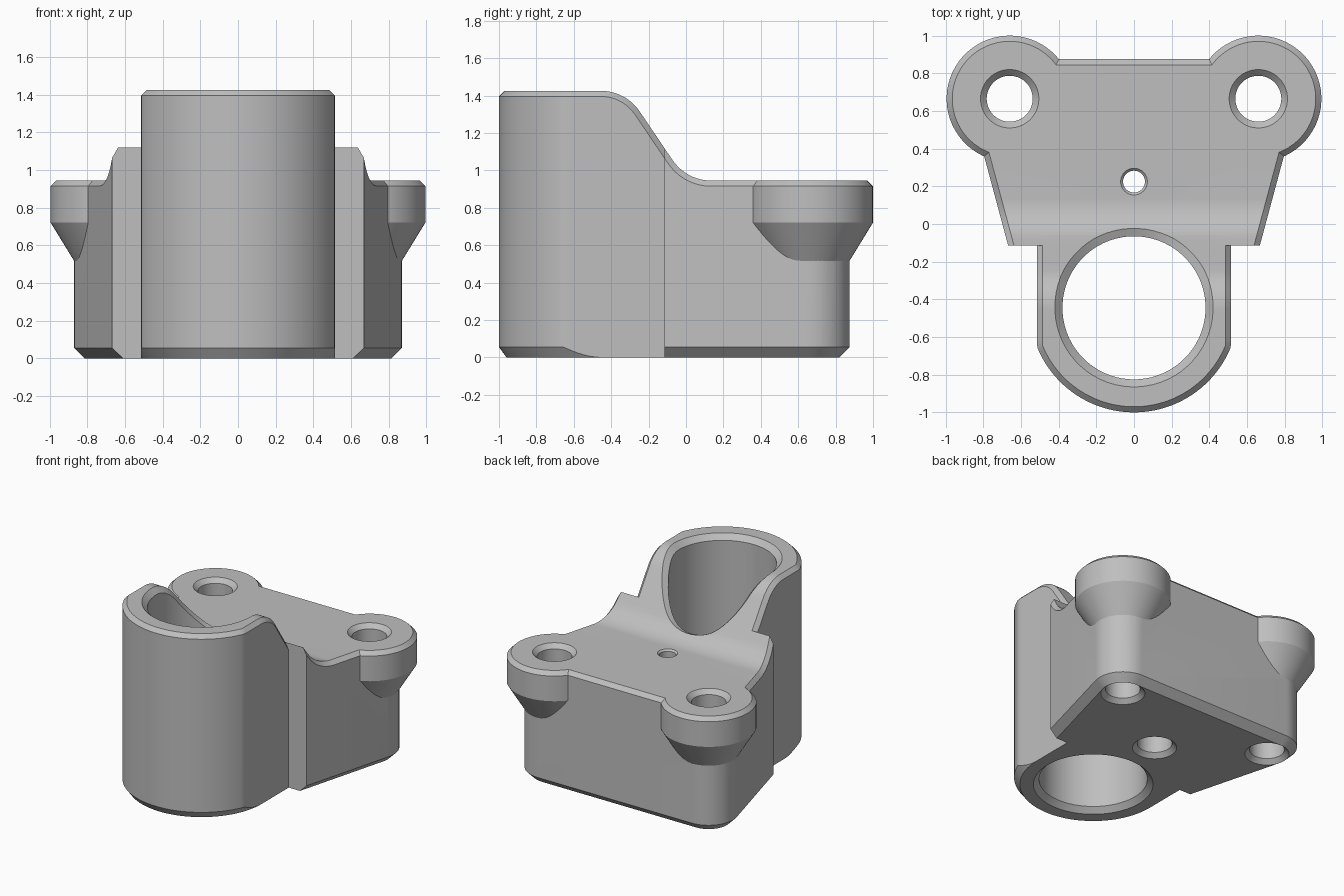
import bpy, bmesh
from math import sin, cos, tan, asin, atan2, hypot, sqrt, radians, pi

cube = bpy.data.objects.get("Cube")
if cube:
    bpy.data.objects.remove(cube, do_unlink=True)

grey = bpy.data.materials.new("plain grey")
grey.use_nodes = True
grey.diffuse_color = (0.52, 0.52, 0.52, 1)
grey.node_tree.nodes["Principled BSDF"].inputs["Base Color"].default_value = grey.diffuse_color

BORE_Y = -0.445          # centre of the big bore
EAR_X, EAR_Y = 0.66, 0.665
FRONT_Y = -0.115         # front face of the rear block
TOWER_X = 0.515          # half width of the tower
CHAMFER = 0.03

# S-shaped top: high over the tower, low over the block
Y1, Y2, Z_HIGH, Z_LOW, R = -0.455, 0.135, 1.425, 0.945, 0.25
C1, C2 = Z_HIGH - R, Z_LOW + R
TILT = asin(2 * R / hypot(Y2 - Y1, C2 - C1)) - atan2(C2 - C1, Y2 - Y1)


def top(y, d=0.0):
    """Height of the top surface at y, offset inward by d."""
    r1, r2 = R - d, R + d
    if y <= Y1:
        return Z_HIGH - d
    if y >= Y2:
        return Z_LOW - d
    if y < Y1 + r1 * sin(TILT):
        return C1 + sqrt(r1 * r1 - (y - Y1) ** 2)
    if y > Y2 - r2 * sin(TILT):
        return C2 - sqrt(r2 * r2 - (y - Y2) ** 2)
    return C1 + r1 * cos(TILT) - tan(TILT) * (y - Y1 - r1 * sin(TILT))


def loft(bm, rings):
    """Skin closed rings of points and cap both ends."""
    loops = [[bm.verts.new(p) for p in ring] for ring in rings]
    n = len(loops[0])
    for a, b in zip(loops, loops[1:]):
        for i in range(n):
            j = (i + 1) % n
            bm.faces.new((a[i], a[j], b[j], b[i]))
    bm.faces.new(loops[0][::-1])
    bm.faces.new(loops[-1])
    bmesh.ops.remove_doubles(bm, verts=bm.verts[:], dist=0.0001)


def finish(bm, name):
    bmesh.ops.recalc_face_normals(bm, faces=bm.faces[:])
    mesh = bpy.data.meshes.new(name)
    bm.to_mesh(mesh)
    bm.free()
    mesh.materials.append(grey)
    obj = bpy.data.objects.new(name, mesh)
    bpy.context.collection.objects.link(obj)
    return obj


def lathe(name, cx, cy, rings, n=64):
    """Round solid; a ring height may be a number or a function of y."""
    bm = bmesh.new()
    loops = []
    for r, z in rings:
        loop = []
        for i in range(n):
            t = 2 * pi * (i + 0.5) / n
            x, y = cx + r * cos(t), cy + r * sin(t)
            loop.append((x, y, z(y) if callable(z) else z))
        loops.append(loop)
    loft(bm, loops)
    return finish(bm, name)


def combine(target, tool, operation):
    mod = target.modifiers.new("join", "BOOLEAN")
    mod.operation = operation
    mod.solver = "EXACT"
    mod.object = tool
    bpy.context.view_layer.objects.active = target
    bpy.ops.object.modifier_apply(modifier=mod.name)
    bpy.data.objects.remove(tool, do_unlink=True)


# Right half outline: (wall, top inset, bottom inset, height of bottom chamfer)
half = []
for i in range(33):
    t = radians(-90 + 90 * i / 32)
    x, y = min(0.555 * cos(t), TOWER_X), 0.555 * sin(t)
    z = 0.055 * (hypot(x, y) - TOWER_X) / 0.04
    half.append(((x, BORE_Y + y),
                 (min(0.525 * cos(t), TOWER_X - CHAMFER), BORE_Y + 0.525 * sin(t)),
                 (TOWER_X * cos(t), BORE_Y + TOWER_X * sin(t)), z))
inner = (TOWER_X, FRONT_Y)
half.append((inner, (TOWER_X - CHAMFER, FRONT_Y), inner, 0))
half.append((inner, inner, inner, 0))
half.append(((0.668, FRONT_Y), (0.637, FRONT_Y), (0.611, FRONT_Y), 0.055))
for i in range(17):
    t = radians(-15 + 105 * i / 16)
    half.append(tuple((EAR_X + r * cos(t), EAR_Y + r * sin(t))
                      for r in (0.21, 0.21 - CHAMFER, 0.155)) + (0.055,))
outline = half + [((-a[0], a[1]), (-b[0], b[1]), (-c[0], c[1]), z)
                  for a, b, c, z in reversed(half[1:])]

# Body: chamfered prism, sliced across and draped onto the S curve
bm = bmesh.new()
loft(bm, [[(*c, 0) for a, b, c, z in outline],
          [(*a, z) for a, b, c, z in outline],
          [(*a, 1) for a, b, c, z in outline],
          [(*b, 2) for a, b, c, z in outline]])
STEPS = 30
for i in range(STEPS + 1):
    y = Y1 + (Y2 - Y1) * i / STEPS
    bmesh.ops.bisect_plane(bm, geom=bm.verts[:] + bm.edges[:] + bm.faces[:],
                           plane_co=(0, y, 0), plane_no=(0, 1, 0), dist=0.00001)
for v in bm.verts:
    if v.co.z > 1.5:
        v.co.z = top(v.co.y)
    elif v.co.z > 0.5:
        v.co.z = top(v.co.y, CHAMFER)
body = finish(bm, "bracket_body")

# Mounting ears with conical undersides
for side in (-1, 1):
    ear = lathe("ear", side * EAR_X, EAR_Y,
                [(0.20, 0.50), (0.335, 0.72), (0.335, Z_LOW - CHAMFER),
                 (0.335 - CHAMFER, Z_LOW)])
    combine(body, ear, "UNION")


# Through holes with chamfered mouths; the lower part may be wider
def drill(cx, cy, r_low, c_low, r_top, c_top, step=0.5):
    over = 0.01
    mouth = r_top + c_top + over
    cutter = lathe("hole_cutter", cx, cy,
                   [(r_low + c_low + over, -over), (r_low, c_low),
                    (r_low, step), (r_top, step),
                    (r_top, lambda y: top(y, c_top)),
                    (mouth, lambda y: top(y) + over), (mouth, 2)])
    cutter.hide_render = True
    combine(body, cutter, "DIFFERENCE")


drill(0, BORE_Y, 0.38, 0.04, 0.38, 0.04)
for side in (-1, 1):
    drill(side * EAR_X, EAR_Y, 0.122, 0.033, 0.122, 0.033)
drill(0, 0.225, 0.122, 0.033, 0.058, 0.013, 0.75)

bpy.ops.object.select_all(action="DESELECT")
body.select_set(True)
bpy.context.view_layer.objects.active = body
bpy.ops.object.shade_smooth_by_angle(angle=radians(20))
